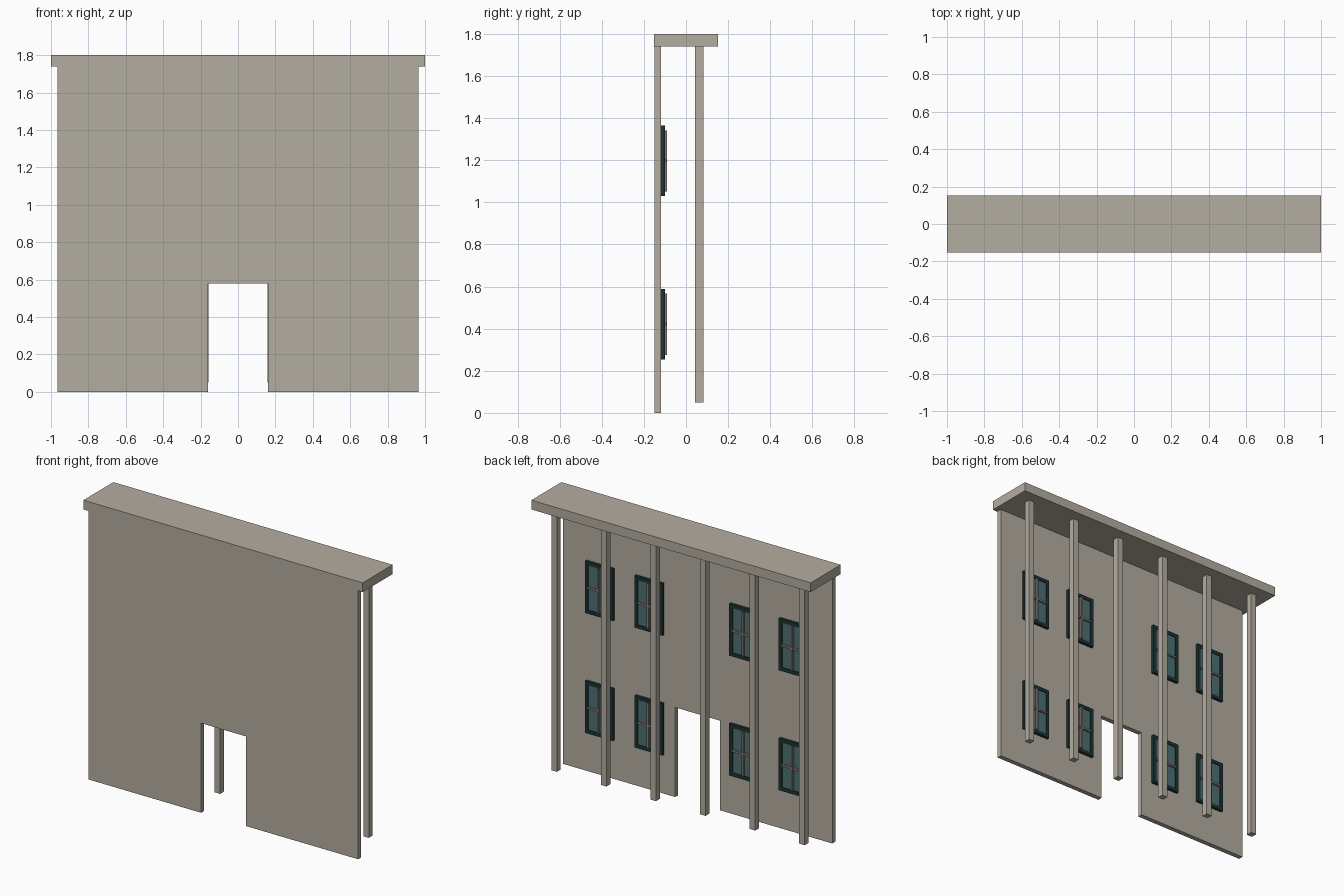
import bpy, bmesh

if "Cube" in bpy.data.objects:
    bpy.data.objects.remove(bpy.data.objects["Cube"])


def material(name, srgb):
    m = bpy.data.materials.new(name)
    lin = [((c / 255 + 0.055) / 1.055) ** 2.4 for c in srgb]
    m.diffuse_color = (*lin, 1)
    m.use_nodes = True
    m.node_tree.nodes["Principled BSDF"].inputs["Base Color"].default_value = m.diffuse_color
    return m


STONE = material("warm_stone", (180, 173, 160))
FRAME = material("dark_teal_frame", (28, 50, 50))
GLASS = material("teal_glass", (78, 112, 114))
BAR = material("brown_bar", (138, 124, 117))


def prism(name, outline, y0, y1, mat):
    """Extrude an x-z outline from y0 to y1."""
    bm = bmesh.new()
    face = bm.faces.new([bm.verts.new((x, y0, z)) for x, z in outline])
    out = bmesh.ops.extrude_face_region(bm, geom=[face])
    verts = [v for v in out["geom"] if isinstance(v, bmesh.types.BMVert)]
    bmesh.ops.translate(bm, verts=verts, vec=(0, y1 - y0, 0))
    bmesh.ops.recalc_face_normals(bm, faces=bm.faces)
    me = bpy.data.meshes.new(name)
    bm.to_mesh(me)
    bm.free()
    me.materials.append(mat)
    ob = bpy.data.objects.new(name, me)
    bpy.context.collection.objects.link(ob)
    return ob


def box(name, x0, x1, y0, y1, z0, z1, mat):
    return prism(name, [(x0, z0), (x1, z0), (x1, z1), (x0, z1)], y0, y1, mat)


BACK = -0.118   # rear face of the wall
PITCH = 0.355   # spacing of columns and windows

# wall with doorway
half = [(0.16, 0.58), (0.16, 0), (0.965, 0), (0.965, 1.74)]
prism("wall", half + [(-x, z) for x, z in reversed(half)], -0.149, BACK, STONE)

# roof slab
box("roof_slab", -1, 1, -0.153, 0.153, 1.74, 1.8, STONE)

# row of rear columns
for i in range(6):
    x = (i - 2.5) * PITCH
    box("column", x - 0.02, x + 0.02, 0.042, 0.082, 0.05, 1.74, STONE)


def window(cx, cz):
    w, h, b = 0.1, 0.168, 0.023
    # frame rails and stiles
    for s in (-1, 1):
        xs = sorted((cx + s * w, cx + s * (w - b)))
        box("window_stile", *xs, BACK, -0.1, cz - h, cz + h, FRAME)
        zs = sorted((cz + s * h, cz + s * (h - b)))
        box("window_rail", cx - w + b, cx + w - b, BACK, -0.1, *zs, FRAME)
    # glass and crossing bars
    box("window_glass", cx - w + b, cx + w - b, BACK, -0.105, cz - h + b, cz + h - b, GLASS)
    box("vertical_bar", cx - 0.006, cx + 0.006, -0.105, -0.09, cz - h + b, cz + h - b, BAR)
    box("cross_bar", cx - w + b, cx + w - b, -0.105, -0.092, cz - 0.006, cz + 0.006, BAR)


# two storeys of windows on both sides of the door
for cz in (0.421, 1.197):
    for cx in (0.339, 0.339 + PITCH):
        for side in (-1, 1):
            window(side * cx, cz)
